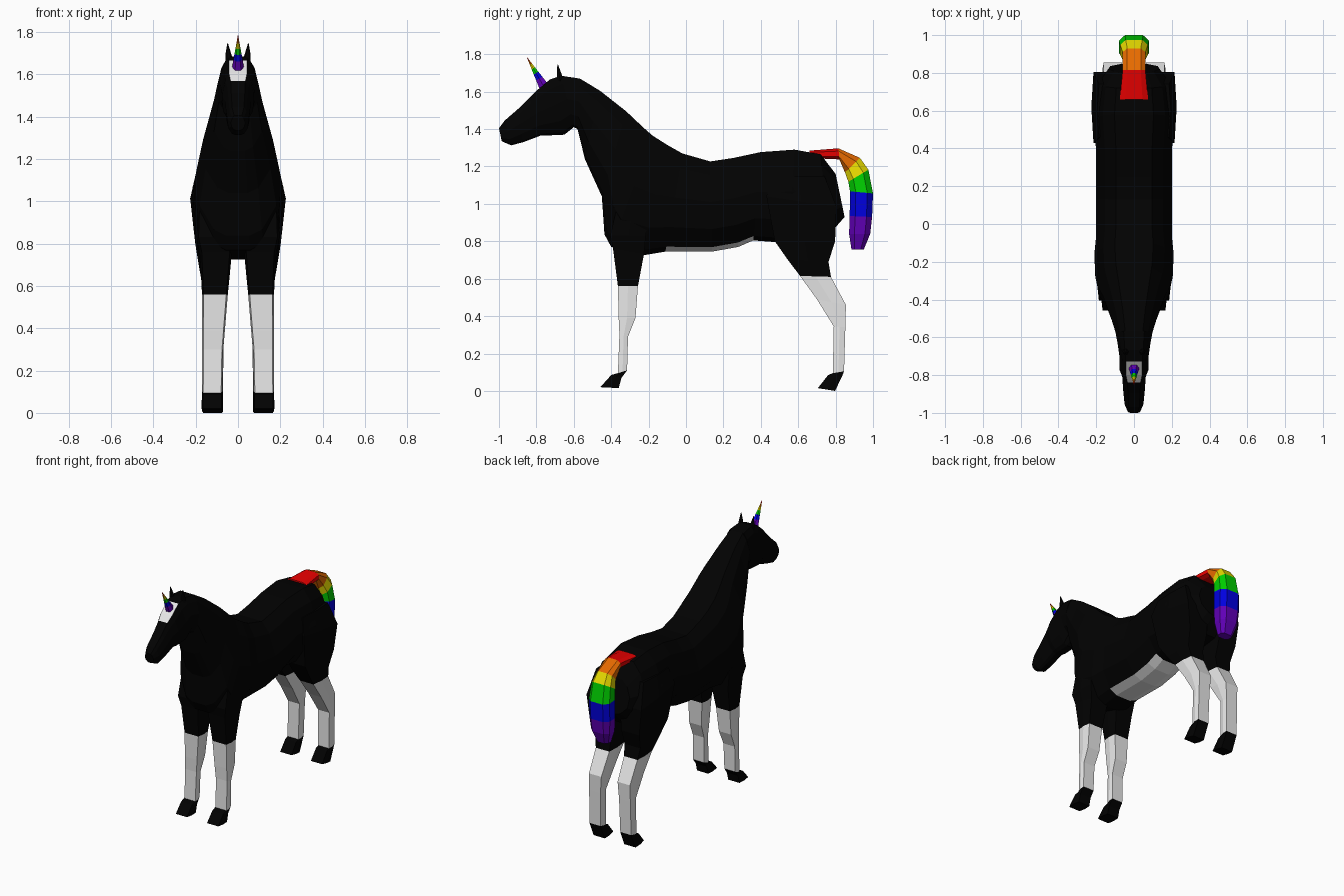
import bpy, bmesh

COLOURS = {
    "black": (0.0005, 0.0005, 0.0005), "white": (0.9, 0.9, 0.9), "red": (0.82, 0, 0),
    "orange": (0.82, 0.15, 0), "yellow": (0.82, 0.72, 0), "green": (0, 0.62, 0),
    "blue": (0, 0, 0.74), "purple": (0.12, 0, 0.48),
}
NAMES = list(COLOURS)
MATS = []
for name, c in COLOURS.items():
    m = bpy.data.materials.new(name)
    m.diffuse_color = (*c, 1)
    MATS.append(m)

# Half cross-sections (across, along), top to bottom; the other half is mirrored
TORSO = [(.48, 1), (.77, .7), (1, .1), (.93, -.5), (.58, -.9), (.28, -1)]
HEAD = [(.56, 1), (.8, .7), (1, .1), (.93, -.5), (.58, -.9), (.28, -1)]
TAIL = [(.6, 1), (1, .5), (1, -.5), (.6, -1)]
LEG = [(.88, 1), (1, 0), (.88, -1)]
HEX = [(.5, .9), (1, 0), (.5, -.9)]


def loft(name, rings, half, colour):
    """Skin rings (y1, z1, y2, z2, x centre, half width); colour(segment, side) names a colour."""
    profile = half + [(-u, v) for u, v in reversed(half)]
    n = len(profile)
    bm = bmesh.new()
    loops = []
    for y1, z1, y2, z2, cx, w in rings:
        loops.append([bm.verts.new((cx + w * u,
                                    (y1 + y2) / 2 + v * (y1 - y2) / 2,
                                    (z1 + z2) / 2 + v * (z1 - z2) / 2)) for u, v in profile])
    used = []

    def paint(face, col):
        if col not in used:
            used.append(col)
        face.material_index = used.index(col)

    for i in range(len(loops) - 1):
        for j in range(n):
            k = (j + 1) % n
            f = bm.faces.new((loops[i][j], loops[i][k], loops[i + 1][k], loops[i + 1][j]))
            paint(f, colour(i, j))
    paint(bm.faces.new(loops[0]), colour(0, 0))
    paint(bm.faces.new(loops[-1]), colour(len(loops) - 2, 0))
    bmesh.ops.recalc_face_normals(bm, faces=bm.faces)
    me = bpy.data.meshes.new(name)
    bm.to_mesh(me)
    bm.free()
    for col in used:
        me.materials.append(MATS[NAMES.index(col)])
    ob = bpy.data.objects.new(name, me)
    bpy.context.collection.objects.link(ob)
    return ob


# Torso and neck, rump to throat, with a white belly strip
body = [
    (.80, 1.16, .848, .93, 0, .135),
    (.72, 1.265, .76, .83, 0, .195),
    (.58, 1.29, .55, .79, 0, .215),
    (.40, 1.277, .36, .805, 0, .2),
    (.25, 1.245, .28, .77, 0, .2),
    (.13, 1.227, .14, .745, 0, .2),
    (-.02, 1.27, -.11, .745, 0, .2),
    (-.10, 1.315, -.23, .725, 0, .21),
    (-.18, 1.366, -.40, .77, 0, .205),
    (-.23, 1.41, -.436, .837, 0, .195),
    (-.32, 1.495, -.45, 1.04, 0, .165),
    (-.46, 1.605, -.54, 1.238, 0, .122),
    (-.567, 1.67, -.58, 1.40, 0, .098),
]
loft("body", body, TORSO, lambda i, j: "white" if 3 <= i <= 5 and 4 <= j <= 6 else "black")

# Head, with a white blaze on the forehead
head = [
    body[-1],
    (-.668, 1.685, -.60, 1.41, 0, .086),
    (-.728, 1.665, -.65, 1.37, 0, .078),
    (-.80, 1.605, -.74, 1.366, 0, .076),
    (-.838, 1.567, -.775, 1.366, 0, .062),
    (-.895, 1.51, -.87, 1.33, 0, .057),
    (-.97, 1.445, -.935, 1.313, 0, .05),
    (-1.0, 1.405, -.985, 1.335, 0, .033),
]
loft("head", head, HEAD, lambda i, j: "white" if i in (2, 3) and j == 11 else "black")

# Legs: black upper part, white stocking, black hoof
front_leg = [
    (-.37, .98, -.20, .98, .115, .075),
    (-.405, .83, -.215, .83, .113, .083),
    (-.39, .76, -.225, .73, .105, .075),
    (-.364, .56, -.257, .56, .109, .061),
    (-.36, .39, -.27, .39, .116, .054),
    (-.356, .30, -.31, .29, .12, .05),
    (-.364, .095, -.315, .11, .122, .048),
    (-.40, .085, -.345, .07, .122, .049),
    (-.458, .02, -.36, .015, .122, .05),
]
hind_leg = [
    (.46, 1.15, .74, 1.15, .115, .08),
    (.43, 1.04, .805, .985, .13, .096),
    (.475, .80, .797, .80, .122, .08),
    (.545, .70, .762, .69, .115, .07),
    (.61, .615, .775, .61, .11, .06),
    (.70, .49, .855, .46, .112, .055),
    (.79, .345, .852, .34, .117, .05),
    (.785, .095, .845, .105, .12, .048),
    (.76, .085, .835, .08, .12, .048),
    (.705, .015, .797, 0, .12, .05),
]
ear = [
    (-.695, 1.64, -.65, 1.64, .04, .02),
    (-.692, 1.69, -.662, 1.69, .045, .015),
    (-.688, 1.745, -.684, 1.745, .049, .002),
]
for side, s in (("right", 1), ("left", -1)):
    for part, rings, top in (("front_leg", front_leg, 3), ("hind_leg", hind_leg, 4)):
        loft(f"{part}_{side}", [(*r[:4], s * r[4], r[5]) for r in rings], LEG,
             lambda i, j: "white" if top <= i <= top + 2 else "black")
    loft(f"ear_{side}", [(*r[:4], s * r[4], r[5]) for r in ear], HEX, lambda i, j: "black")

# Rainbow horn, tapering bands from base to tip
RAINBOW = ["red", "orange", "yellow", "green", "blue", "purple"]
horn = []
for t in (0, .3, .48, .64, .78, .9, 1):
    r = .029 * (1 - t) + .001
    y, z = -.757 - .093 * t, 1.622 + .161 * t
    horn.append((y - .867 * r, z - .498 * r, y + .867 * r, z + .498 * r, 0, r))
loft("horn", horn, HEX, lambda i, j: RAINBOW[5 - i])

# Rainbow tail, one band per segment
tail = [
    (.66, 1.285, .66, 1.245, 0, .075),
    (.815, 1.297, .82, 1.238, 0, .06),
    (.93, 1.246, .85, 1.168, 0, .06),
    (.975, 1.183, .868, 1.118, 0, .073),
    (1.0, 1.056, .877, 1.067, 0, .08),
    (.995, .93, .875, .935, 0, .08),
    (.985, .84, .872, .84, 0, .072),
    (.95, .755, .885, .755, 0, .045),
]
loft("tail", tail, TAIL, lambda i, j: RAINBOW[min(i, 5)])
